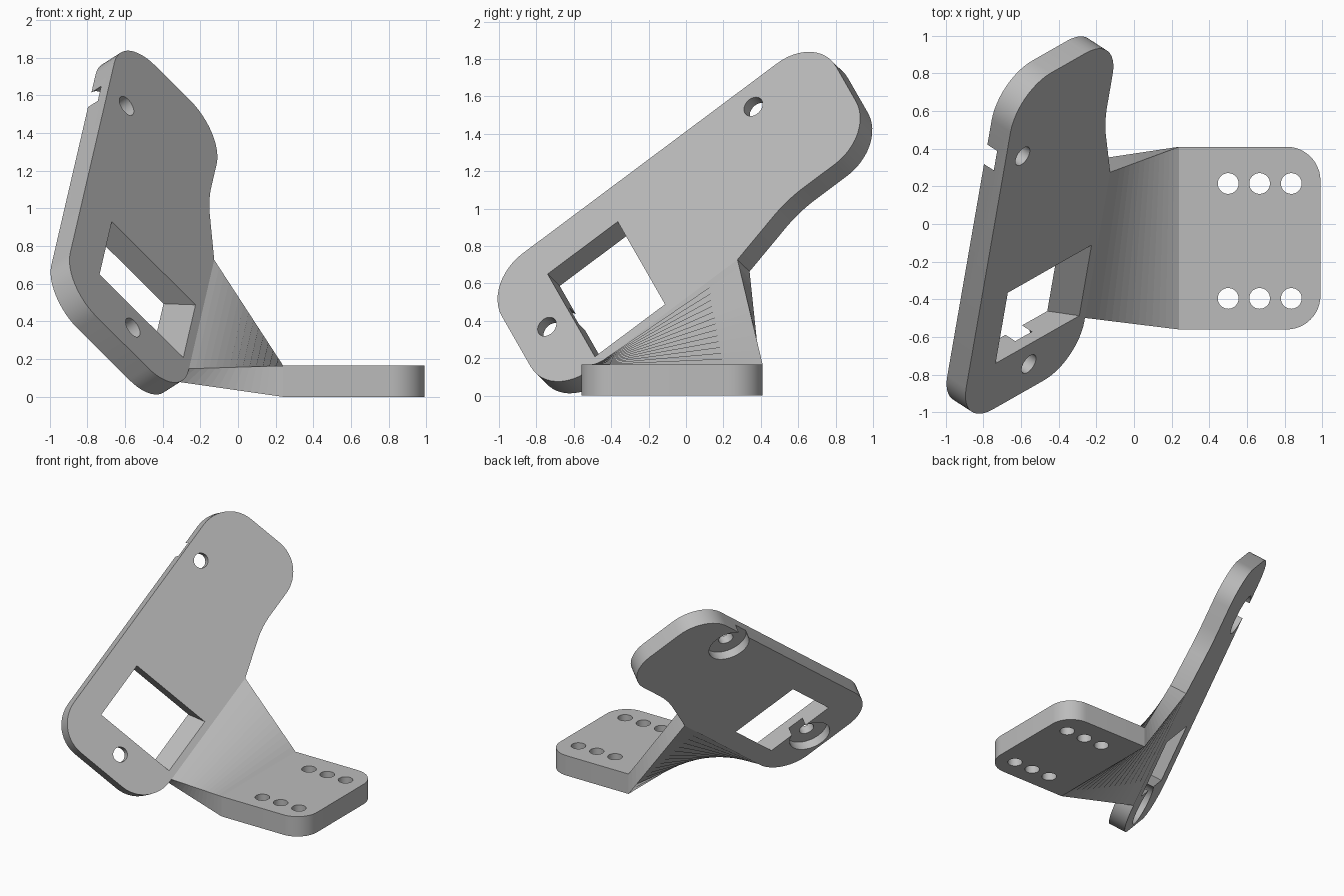
import bpy, bmesh, math
from mathutils import Vector, Matrix

if "Cube" in bpy.data.objects:
    bpy.data.objects.remove(bpy.data.objects["Cube"], do_unlink=True)

grey = bpy.data.materials.new("plain_grey")
grey.use_nodes = True
colour = (0.5, 0.5, 0.5, 1)
grey.diffuse_color = colour
grey.node_tree.nodes["Principled BSDF"].inputs["Base Color"].default_value = colour


def loft(name, rings):
    """Skin a chain of equal-length point rings and cap both ends."""
    bm = bmesh.new()
    loops = [[bm.verts.new(p) for p in ring] for ring in rings]
    n = len(loops[0])
    for a, b in zip(loops, loops[1:]):
        for i in range(n):
            j = (i + 1) % n
            bm.faces.new((a[i], a[j], b[j], b[i]))
    bm.faces.new(loops[0][::-1])
    bm.faces.new(loops[-1])
    bmesh.ops.recalc_face_normals(bm, faces=bm.faces)
    mesh = bpy.data.meshes.new(name)
    bm.to_mesh(mesh)
    bm.free()
    obj = bpy.data.objects.new(name, mesh)
    bpy.context.collection.objects.link(obj)
    mesh.materials.append(grey)
    return obj


def prism(name, outline, z0, z1):
    return loft(name, [[(x, y, z) for x, y in outline] for z in (z0, z1)])


def rounded(corners, steps=12):
    """Outline with each (x, y, radius) corner filleted."""
    out = []
    for i, (x, y, r) in enumerate(corners):
        p = Vector((x, y))
        if r == 0:
            out.append(p)
            continue
        a = (Vector(corners[i - 1][:2]) - p).normalized()
        b = (Vector(corners[(i + 1) % len(corners)][:2]) - p).normalized()
        half = a.angle(b) / 2
        centre = p + (a + b).normalized() * r / math.sin(half)
        start = p + a * r / math.tan(half) - centre
        end = p + b * r / math.tan(half) - centre
        turn = math.atan2(start.x * end.y - start.y * end.x, start.dot(end))
        for k in range(steps + 1):
            out.append(centre + Matrix.Rotation(turn * k / steps, 2) @ start)
    return out


def circle(x, y, r, n=48):
    return [(x + r * math.cos(math.tau * k / n), y + r * math.sin(math.tau * k / n))
            for k in range(n)]


def cut(obj, cutter):
    cutter.hide_render = True
    mod = obj.modifiers.new("cut", "BOOLEAN")
    mod.operation = "DIFFERENCE"
    mod.solver = "EXACT"
    mod.object = cutter
    bpy.context.view_layer.objects.active = obj
    bpy.ops.object.modifier_apply(modifier=mod.name)
    bpy.data.objects.remove(cutter, do_unlink=True)


def smooth(obj):
    bpy.ops.object.select_all(action="DESELECT")
    obj.select_set(True)
    bpy.context.view_layer.objects.active = obj
    bpy.ops.object.shade_smooth_by_angle(angle=math.radians(25))


# Frame of the tilted plate: x across, y along, z out of its front face
along = Vector((0.1376, 0.794, 0.593)).normalized()
across = Vector((0.658, 0.377, -0.651))
across = (across - along * across.dot(along)).normalized()
out = across.cross(along)
frame = Matrix((across, along, out)).transposed().to_4x4()
frame.translation = (-0.735, -0.74, 0.65)
THICK = 0.135
EDGE = 0.73

# Tilted plate with a narrowed upper end
plate = prism("tilted_plate", rounded([
    (-0.225, -0.33, 0.27), (EDGE, -0.33, 0.27), (EDGE, 0.935, 0),
    (0.60, 1.33, 0.7), (0.60, 1.922, 0.27), (-0.225, 1.922, 0.27)]), -THICK, 0)

# Window, with one wall sloping inward towards the back
rings = []
for z in (-0.2, 0.05):
    w = 0.676 + 0.79 * z
    rings.append([(0, 0, z), (w, 0, z), (w, 0.4725, z), (0, 0.4725, z)])
cut(plate, loft("window_cutter", rings))

# Screw holes, counterbored from the back
for x, y in ((-0.079, 1.423), (0.299, -0.145)):
    cut(plate, prism("screw_cutter", circle(x, y, 0.057), -0.3, 0.1))
    cut(plate, prism("counterbore_cutter", circle(x, y, 0.16), -0.3, -0.065))
plate.data.transform(frame)
smooth(plate)

# Flat base with two rows of holes
X0, Y0, Y1, TOP = 0.24, -0.56, 0.41, 0.165
base = prism("base_plate", rounded([
    (X0, Y0, 0), (0.99, Y0, 0.18), (0.99, Y1, 0.18), (X0, Y1, 0)]), 0, TOP)
for x in (0.5, 0.667, 0.835):
    for y in (-0.395, 0.215):
        cut(base, prism("base_hole_cutter", circle(x, y, 0.055), -0.1, 0.3))
smooth(base)

# Twisted web joining the plate edge to the base edge
start = [frame @ Vector(p) for p in (
    (EDGE, -0.04, 0), (EDGE, 0.935, 0), (EDGE, 0.935, -THICK), (EDGE, -0.04, -THICK))]
end = [Vector(p) for p in ((X0, Y0, TOP), (X0, Y1, TOP), (X0, Y1, 0), (X0, Y0, 0))]
STEPS = 14
loft("twisted_web", [[a.lerp(b, k / STEPS) for a, b in zip(start, end)]
                     for k in range(STEPS + 1)])
